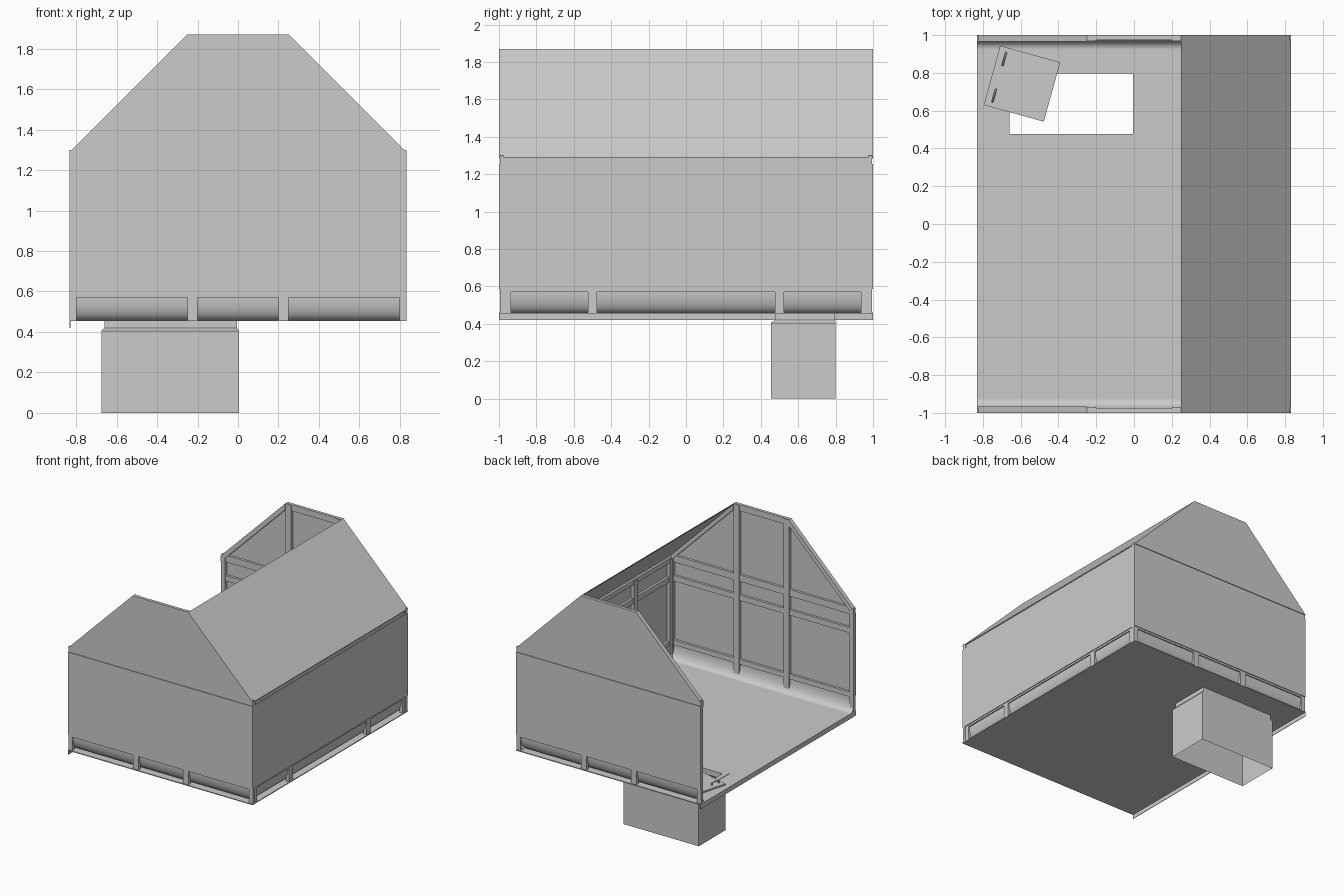
import bpy, bmesh, math
from mathutils import Matrix

cube = bpy.data.objects.get("Cube")
if cube:
    bpy.data.objects.remove(cube, do_unlink=True)

grey = bpy.data.materials.new("plain grey")
grey.use_nodes = True
grey.diffuse_color = (0.6, 0.6, 0.6, 1)
grey.node_tree.nodes["Principled BSDF"].inputs["Base Color"].default_value = (0.6, 0.6, 0.6, 1)

W, L = 0.832, 1.0                      # half width, half length
FLOOR, EAVE, TOP, RIDGE = 0.453, 1.29, 1.87, 0.25
SHEET, DEPTH = 0.006, 0.032            # cladding thickness, stud depth


def finish(name, bm, smooth=False):
    bmesh.ops.recalc_face_normals(bm, faces=bm.faces)
    mesh = bpy.data.meshes.new(name)
    bm.to_mesh(mesh)
    bm.free()
    mesh.materials.append(grey)
    obj = bpy.data.objects.new(name, mesh)
    bpy.context.collection.objects.link(obj)
    if smooth:
        for p in mesh.polygons:
            p.use_smooth = True
    return obj


def box(name, x, y, z):
    """Box spanning three (low, high) ranges."""
    bm = bmesh.new()
    size = [abs(r[1] - r[0]) for r in (x, y, z)]
    mid = [(r[0] + r[1]) / 2 for r in (x, y, z)]
    bmesh.ops.create_cube(bm, size=1, matrix=Matrix.Translation(mid) @ Matrix.Diagonal((*size, 1)))
    return finish(name, bm)


def prism(name, profile, y0, y1):
    """Outline in x and z, extruded along y."""
    bm = bmesh.new()
    face = bm.faces.new([bm.verts.new((x, y0, z)) for x, z in profile])
    new = bmesh.ops.extrude_face_region(bm, geom=[face])["geom"]
    bmesh.ops.translate(bm, vec=(0, y1 - y0, 0), verts=[v for v in new if isinstance(v, bmesh.types.BMVert)])
    return finish(name, bm)


def loft(name, loops, closed=True, smooth=False):
    """Skin between matching loops of points."""
    bm = bmesh.new()
    rows = [[bm.verts.new(p) for p in loop] for loop in loops]
    for a, b in zip(rows, rows[1:]):
        n = len(a)
        for i in range(n if closed else n - 1):
            j = (i + 1) % n
            bm.faces.new((a[i], a[j], b[j], b[i]))
    return finish(name, bm, smooth)


def rect(x0, x1, y0, y1, z):
    return [(x0, y0, z), (x1, y0, z), (x1, y1, z), (x0, y1, z)]


def frame(name, outer, inner, z0, z1):
    """Flat slab with a rectangular hole."""
    return loft(name, [rect(*outer, z0), rect(*outer, z1), rect(*inner, z1),
                       rect(*inner, z0), rect(*outer, z0)])


# Floor with hatch opening, hatch rim and edge skirt
hole = (-0.66, -0.006, 0.476, 0.797)
frame("floor", (-W, W, -L, L), hole, FLOOR, FLOOR + 0.007)
frame("hatch_rim", (-0.70, 0.03, 0.44, 0.835), hole, FLOOR + 0.007, FLOOR + 0.011)
box("floor_edge_skirt", (-W, -W + 0.004), (-L, L), (0.42, FLOOR + 0.007))

# Open-bottomed shaft below the hatch
body = (-0.675, 0.005, 0.455, 0.80)
loft("hatch_shaft", [rect(*hole, FLOOR), rect(*hole, 0.42), rect(*body, 0.405), rect(*body, 0)])

# Loose hatch lid with two handles
lid_place = Matrix.Translation((-0.593, 0.743, 0.473)) @ Matrix.Rotation(math.radians(-15.5), 4, "Z")
lid = box("hatch_lid", (-0.165, 0.165), (-0.163, 0.163), (-0.008, 0.004))
lid.matrix_world = lid_place
for side in (-1, 1):
    curve = bpy.data.curves.new("lid_handle", "CURVE")
    curve.dimensions = "3D"
    curve.bevel_depth = 0.005
    curve.bevel_resolution = 1
    line = curve.splines.new("POLY")
    line.points.add(3)
    for point, (y, z) in zip(line.points, [(-0.034, 0), (-0.034, 0.025), (0.034, 0.025), (0.034, 0)]):
        point.co = (0, y, z, 1)
    curve.materials.append(grey)
    handle = bpy.data.objects.new("lid_handle", curve)
    bpy.context.collection.objects.link(handle)
    handle.matrix_world = lid_place @ Matrix.Translation((-0.125, side * 0.1, 0.002))

# Curved foot profile: distance inward from the wall, height
foot = []
for i in range(9):
    a = math.pi / 2 * i / 8
    foot.append((0.015 + 0.055 * (1 - math.cos(a)), 0.57 - 0.11 * math.sin(a)))

rails = {"sill_rail": (0.57, 0.61), "middle_rail": (1.09, 1.135), "eave_rail": (1.245, 1.30)}

# Front and back gable walls
for s, side in ((-1, "front"), (1, "back")):
    out, skin, stud = s * L, s * (L - SHEET), s * (L - DEPTH)
    box(side + "_wall_panel", (-W, W), (out, skin), (0.585, 1.255))
    prism(side + "_gable_panel", [(-W, EAVE), (W, EAVE), (RIDGE, TOP), (-RIDGE, TOP)], out, skin)
    for part, z in rails.items():
        box(side + "_" + part, (-W, W), (skin, s * (L - 0.025)), z)
    box(side + "_top_rail", (-RIDGE, RIDGE), (skin, s * (L - 0.025)), (TOP - 0.05, TOP))
    for m in (-1, 1):
        box(side + "_post", (m * (RIDGE - 0.05), m * RIDGE), (skin, stud), (FLOOR, TOP - 0.002))
        box(side + "_corner_post", (m * (W - 0.035), m * W), (skin, stud), (FLOOR, EAVE - 0.002))
        prism(side + "_sloped_rail", [(m * W, EAVE), (m * RIDGE, TOP), (m * RIDGE, TOP - 0.05),
                                      (m * W, EAVE - 0.05)], skin, s * (L - 0.035))
    loft(side + "_curved_foot", [[(x, s * (L - d), z) for d, z in foot] for x in (-W, W - 0.02)],
         closed=False, smooth=True)

# Side wall
skin, stud = W - SHEET, W - DEPTH
box("side_wall_panel", (skin, W), (-L, L), (0.585, 1.255))
for part, z in rails.items():
    box("side_" + part, (W - 0.025, skin), (-0.97, 0.97), (z[0], min(z[1], 1.285)))
for s in (-1, 1):
    box("side_post", (stud, skin), (s * 0.475, s * 0.525), (FLOOR, 1.27))
    box("side_corner_post", (stud, skin), (s * 0.935, s * 0.97), (FLOOR, 1.27))
loft("side_curved_foot", [[(W - d, y, z) for d, z in foot] for y in (-0.98, 0.98)],
     closed=False, smooth=True)

# Single remaining roof slope
prism("roof_slope", [(RIDGE, TOP), (W, EAVE), (W, EAVE - 0.006), (W - 0.004, EAVE - 0.006),
                     (RIDGE, TOP - 0.008)], -L, L)
